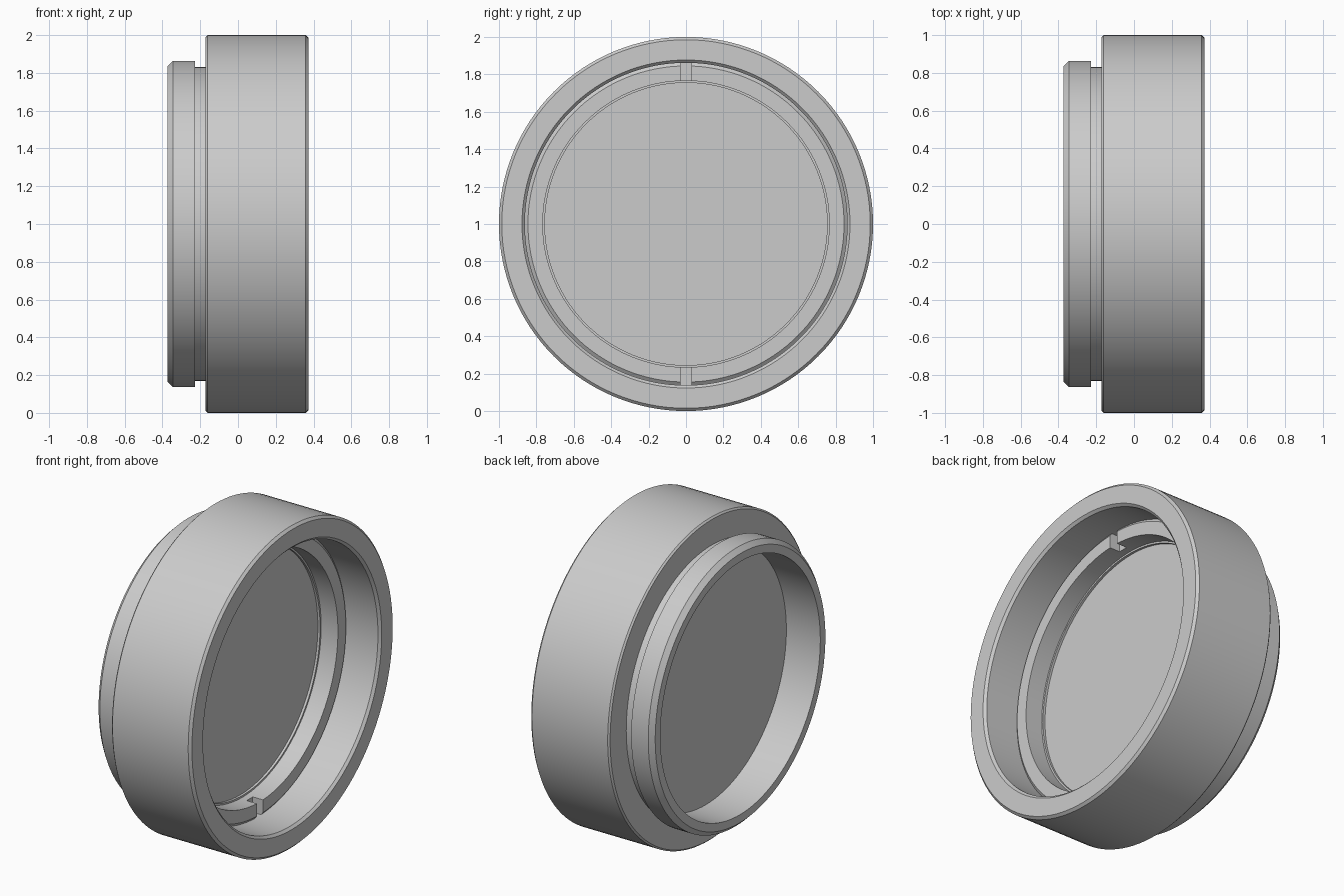
import bpy, bmesh, math

cube = bpy.data.objects.get("Cube")
if cube:
    bpy.data.objects.remove(cube, do_unlink=True)

SEGMENTS = 128

grey = bpy.data.materials.new("neutral grey")
grey.use_nodes = True
colour = (0.6, 0.6, 0.6, 1.0)
grey.diffuse_color = colour
grey.node_tree.nodes["Principled BSDF"].inputs["Base Color"].default_value = colour


def finish(obj):
    """Smooth the round walls while keeping the turned edges sharp."""
    bpy.ops.object.select_all(action='DESELECT')
    obj.select_set(True)
    bpy.context.view_layer.objects.active = obj
    bpy.ops.object.shade_smooth_by_angle(angle=math.radians(25))


def lathe(name, profile, closed=True):
    """Turn an (x, radius) profile about the x axis, centred at z = 1."""
    bm = bmesh.new()
    verts = [bm.verts.new((x, 0, r)) for x, r in profile]
    pairs = list(zip(verts, verts[1:]))
    if closed:
        pairs.append((verts[-1], verts[0]))
    edges = [bm.edges.new(p) for p in pairs]
    bmesh.ops.spin(bm, geom=verts + edges, cent=(0, 0, 0), axis=(1, 0, 0),
                   angle=math.tau, steps=SEGMENTS, use_duplicate=False)
    bmesh.ops.remove_doubles(bm, verts=bm.verts, dist=1e-4)
    bmesh.ops.recalc_face_normals(bm, faces=bm.faces)
    mesh = bpy.data.meshes.new(name)
    bm.to_mesh(mesh)
    bm.free()
    mesh.materials.append(grey)
    obj = bpy.data.objects.new(name, mesh)
    obj.location.z = 1
    bpy.context.collection.objects.link(obj)
    return obj


# Housing: wide barrel, relief groove and narrower mounting collar
housing = lathe("housing", [
    (-0.373, 0.785), (-0.373, 0.835), (-0.345, 0.863), (-0.228, 0.863),
    (-0.228, 0.832), (-0.172, 0.832), (-0.172, 0.990), (-0.162, 1.000),
    (0.358, 1.000), (0.373, 0.985), (0.373, 0.877), (0.358, 0.862),
    (0.020, 0.862), (0.020, 0.785)])
finish(housing)

# Glass disc closing the bore
glass = lathe("glass_disc", [(-0.14, 0), (-0.14, 0.787), (0.02, 0.787), (0.02, 0)],
              closed=False)
finish(glass)

# Retaining ring with a bevelled rim and a thin inner lip
ring = lathe("retaining_ring", [
    (0.018, 0.755), (0.035, 0.755), (0.035, 0.766), (0.150, 0.766),
    (0.150, 0.845), (0.135, 0.864), (0.018, 0.864)])

# Two spanner notches, top and bottom
for side in (1, -1):
    bpy.ops.mesh.primitive_cube_add(size=1, location=(0.14, 0, 1 + side * 0.82))
    cutter = bpy.context.object
    cutter.name = "notch_cutter"
    cutter.scale = (0.12, 0.06, 0.2)
    cutter.hide_render = True
    bpy.context.view_layer.update()
    cut = ring.modifiers.new("notch", 'BOOLEAN')
    cut.operation = 'DIFFERENCE'
    cut.solver = 'EXACT'
    cut.object = cutter
    bpy.context.view_layer.objects.active = ring
    bpy.ops.object.modifier_apply(modifier=cut.name)
    bpy.data.objects.remove(cutter, do_unlink=True)
finish(ring)
